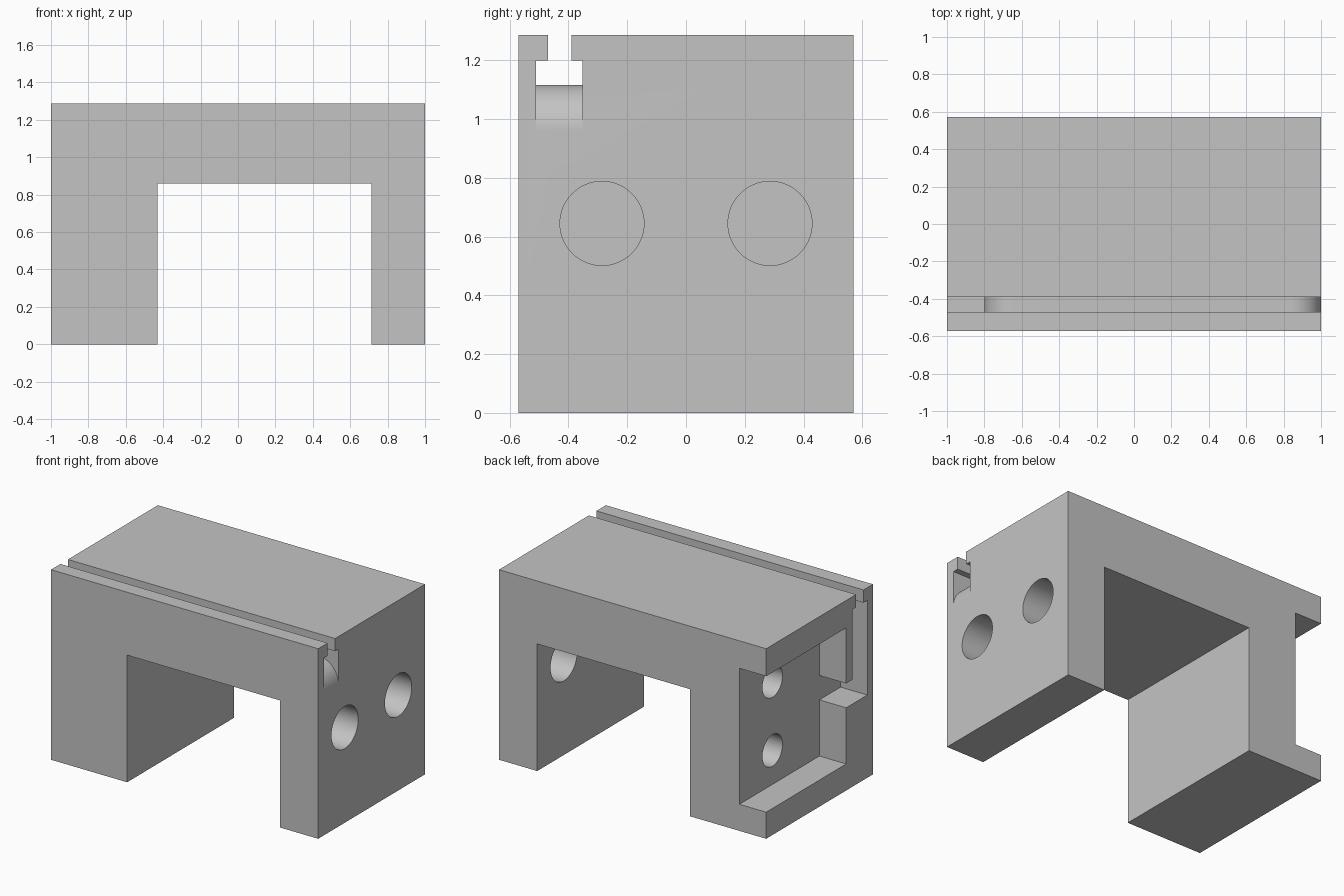
import bpy, bmesh
from math import sin, cos, pi, radians
from mathutils import Vector

if "Cube" in bpy.data.objects:
    bpy.data.objects.remove(bpy.data.objects["Cube"], do_unlink=True)

grey = bpy.data.materials.new("plain grey")
grey.use_nodes = True
colour = (0.55, 0.55, 0.55, 1)
grey.diffuse_color = colour
grey.node_tree.nodes["Principled BSDF"].inputs["Base Color"].default_value = colour


def prism(name, profile, axis, start, end):
    """Extrude a 2D profile along x (profile in y, z) or y (profile in x, z)."""
    bm = bmesh.new()
    if axis == "x":
        points = [Vector((start, a, b)) for a, b in profile]
        step = Vector((end - start, 0, 0))
    else:
        points = [Vector((a, start, b)) for a, b in profile]
        step = Vector((0, end - start, 0))
    face = bm.faces.new([bm.verts.new(p) for p in points])
    result = bmesh.ops.extrude_face_region(bm, geom=[face])
    moved = [g for g in result["geom"] if isinstance(g, bmesh.types.BMVert)]
    bmesh.ops.translate(bm, verts=moved, vec=step)
    bmesh.ops.recalc_face_normals(bm, faces=bm.faces)
    mesh = bpy.data.meshes.new(name)
    bm.to_mesh(mesh)
    bm.free()
    mesh.materials.append(grey)
    obj = bpy.data.objects.new(name, mesh)
    bpy.context.collection.objects.link(obj)
    return obj


def arc(cx, cz, radius, first, last, steps):
    angles = [radians(first + (last - first) * i / steps) for i in range(steps + 1)]
    return [(cx + radius * cos(a), cz + radius * sin(a)) for a in angles]


def hole(name, y, z, radius, start, end):
    return prism(name, arc(y, z, radius, 0, 360, 64)[:-1], "x", start, end)


# Bridge-shaped body with one wide and one narrow leg
top, half = 1.286, 0.571
body = prism("bracket_body", [(-1, 0), (-0.43, 0), (-0.43, 0.86), (0.714, 0.86),
                              (0.714, 0), (1, 0), (1, top), (-1, top)], "y", -half, half)

# Side pocket, its passage and the drop of the channel
pocket = prism("pocket_cutter", [(0.7, 0.18), (-0.284, 0.18), (-0.284, 0.56), (-0.51, 0.56),
                                 (-0.51, 1.2), (-0.353, 1.2), (-0.353, 0.725),
                                 (-0.284, 0.725), (-0.284, 1.1), (0.7, 1.1)], "x", -1.2, -0.8)

# Long channel whose floor rounds over at both ends
r, floor = 0.157, 1.117
channel_profile = [(-1.1, floor - r)]
channel_profile += arc(-0.8 + r, floor - r, r, 180, 90, 16)
channel_profile += arc(1 - r, floor - r, r, 90, 0, 16)
channel_profile += [(1.1, floor - r), (1.1, 1.2), (-1.1, 1.2)]
channel = prism("channel_cutter", channel_profile, "y", -0.51, -0.353)

# Narrow slot opening the channel to the top
slot = prism("slot_cutter", [(-1.1, 1.16), (1.1, 1.16), (1.1, 1.4), (-1.1, 1.4)],
             "y", -0.47, -0.39)

cutters = [pocket, channel, slot]
# Through holes in the narrow leg
cutters += [hole("leg_hole_cutter", y, 0.645, 0.143, 0.6, 1.1) for y in (-0.286, 0.286)]
# Blind holes in the pocket wall
cutters += [hole("pocket_hole_cutter", 0.218, z, 0.107, -0.9, -0.57) for z in (0.41, 0.876)]

bpy.context.view_layer.objects.active = body
for cutter in cutters:
    mod = body.modifiers.new("cut", "BOOLEAN")
    mod.operation = "DIFFERENCE"
    mod.solver = "EXACT"
    mod.object = cutter
    bpy.ops.object.modifier_apply(modifier=mod.name)
    bpy.data.objects.remove(cutter, do_unlink=True)

bpy.ops.object.select_all(action="DESELECT")
body.select_set(True)
bpy.ops.object.shade_smooth_by_angle(angle=radians(30))
